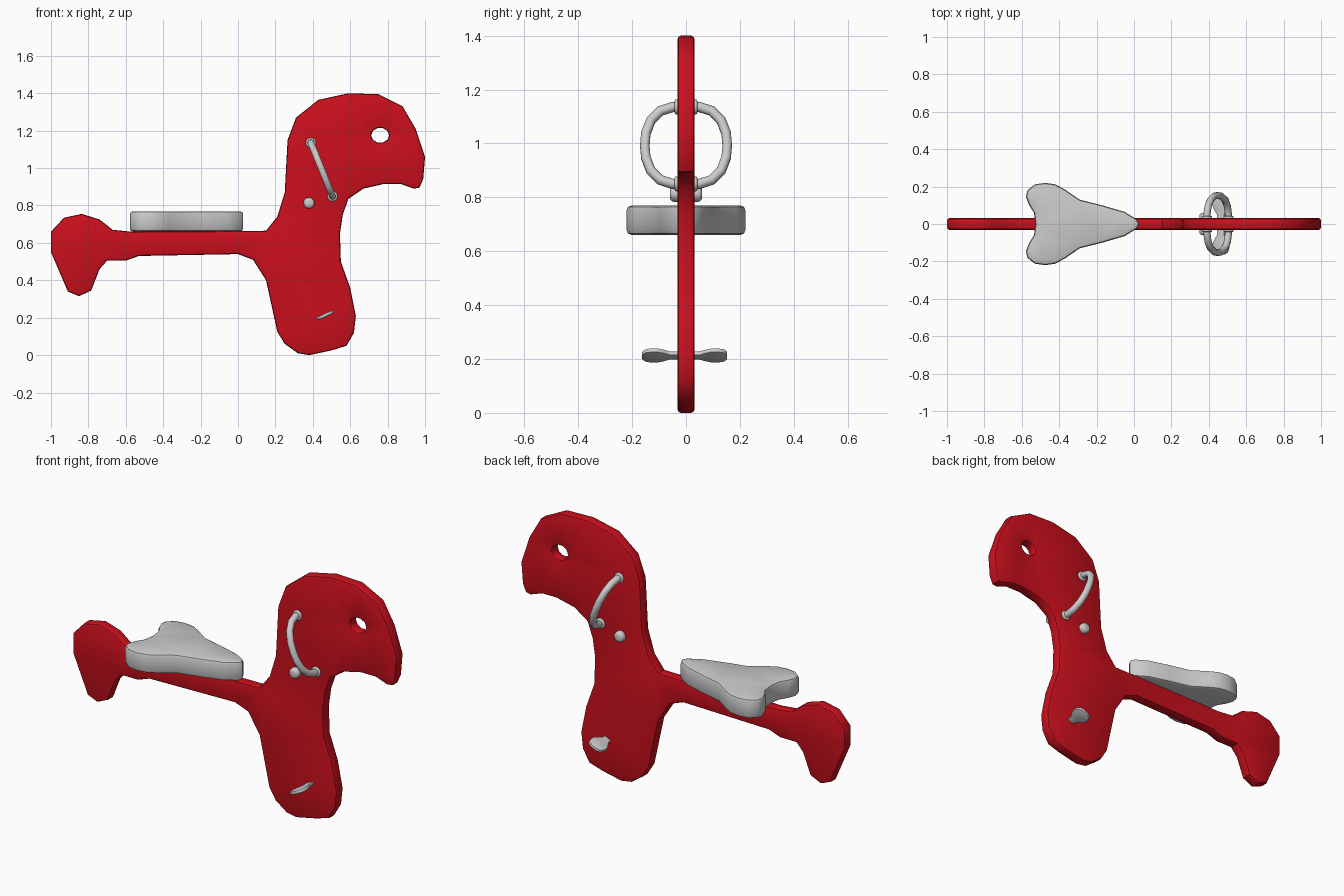
import bpy, bmesh
from math import radians, pi, cos, sin
from mathutils import Matrix, Vector

if "Cube" in bpy.data.objects:
    bpy.data.objects.remove(bpy.data.objects["Cube"])


def finish(obj, angle=40):
    bpy.ops.object.select_all(action='DESELECT')
    obj.select_set(True)
    bpy.context.view_layer.objects.active = obj
    bpy.ops.object.shade_smooth_by_angle(angle=radians(angle))


def add_mesh(name, bm):
    me = bpy.data.meshes.new(name)
    bm.to_mesh(me)
    bm.free()
    obj = bpy.data.objects.new(name, me)
    bpy.context.collection.objects.link(obj)
    return obj


def slab(name, loops, half, bevel, segments=2):
    """Flat plate in local XY, optional holes, rounded rims."""
    bm = bmesh.new()
    edges = []
    for loop in loops:
        vs = [bm.verts.new((x, y, -half)) for x, y in loop]
        edges += [bm.edges.new((vs[i - 1], vs[i])) for i in range(len(vs))]
    bmesh.ops.triangle_fill(bm, edges=edges, use_beauty=True)
    ext = bmesh.ops.extrude_face_region(bm, geom=bm.faces[:], use_keep_orig=True)
    verts = [g for g in ext['geom'] if isinstance(g, bmesh.types.BMVert)]
    bmesh.ops.translate(bm, verts=verts, vec=(0, 0, 2 * half))
    bmesh.ops.recalc_face_normals(bm, faces=bm.faces)
    rims = [e for e in bm.edges
            if len(e.link_faces) == 2 and e.calc_face_angle() > radians(80)
            and abs(e.verts[0].co.z - e.verts[1].co.z) < 1e-5]
    bmesh.ops.bevel(bm, geom=rims, offset=bevel, offset_type='OFFSET',
                    segments=segments, profile=0.5, affect='EDGES')
    return add_mesh(name, bm)


def peg(name, x, z, radius, half, bevel):
    """Round pin across the body along y."""
    bm = bmesh.new()
    bmesh.ops.create_cone(bm, cap_ends=True, segments=12, radius1=radius,
                          radius2=radius, depth=2 * half)
    rims = [e for e in bm.edges if e.calc_face_angle() > radians(80)]
    bmesh.ops.bevel(bm, geom=rims, offset=bevel, segments=3, profile=0.5,
                    affect='EDGES')
    obj = add_mesh(name, bm)
    obj.matrix_world = Matrix.Translation((x, 0, z)) @ Matrix.Rotation(pi / 2, 4, 'X')
    finish(obj, 50)


# Horse-shaped body plate with eye hole
profile = [(-1, .66), (-.93, .735), (-.835, .755), (-.74, .725), (-.67, .67),
           (-.57, .66), (.15, .665), (.21, .74), (.25, .87), (.265, 1.15),
           (.31, 1.27), (.43, 1.365), (.59, 1.4), (.75, 1.395), (.88, 1.33),
           (.95, 1.21), (1, 1.06), (.99, .94), (.97, .895), (.94, .89),
           (.87, .915), (.78, .915), (.67, .89), (.59, .835), (.56, .75),
           (.545, .65), (.55, .5), (.6, .36), (.63, .21), (.62, .12),
           (.58, .05), (.5, .025), (.38, .005), (.32, .01), (.25, .06),
           (.21, .125), (.15, .4), (.08, .51), (0, .54), (-.53, .53),
           (-.6, .505), (-.7, .505), (-.74, .46), (-.785, .345),
           (-.85, .315), (-.91, .34), (-1, .55)]
profile = [(x, max(z, 0) if z > .006 else 0) for x, z in profile]
eye = [(.76 + .048 * cos(pi * i / 5), 1.175 + .04 * sin(pi * i / 5)) for i in range(10)]
body = slab("body", [profile, eye], .031, .012)
body.rotation_euler.x = pi / 2
red = bpy.data.materials.new("red paint")
red.diffuse_color = (.6, .005, .012, 1)
red.use_nodes = True
red.node_tree.nodes["Principled BSDF"].inputs["Base Color"].default_value = red.diffuse_color
body.data.materials.append(red)
finish(body)

# Three-lobed seat
half = [(.015, .025), (-.05, .065), (-.17, .1), (-.29, .13), (-.37, .185),
        (-.42, .212), (-.475, .22), (-.53, .212), (-.57, .18), (-.578, .145),
        (-.56, .1), (-.535, .06)]
outline = [(.028, 0)] + half + [(-.527, 0)] + [(x, -y) for x, y in reversed(half)]
seat = slab("seat", [outline], .054, .016)
seat.location.z = .715
finish(seat)

# Ring handle in a tilted plane through the neck
top, bottom = Vector((.39, 0, 1.135)), Vector((.505, 0, .85))
arc = [(0, 1), (.05, 1), (.095, .95), (.13, .83), (.149, .66), (.153, .5),
       (.149, .34), (.13, .17), (.095, .05), (.05, 0), (0, 0)]
ring = arc + [(-y, s) for y, s in reversed(arc[1:-1])]
curve = bpy.data.curves.new("handle", 'CURVE')
curve.dimensions = '3D'
curve.bevel_depth = .019
curve.bevel_resolution = 2
spline = curve.splines.new('POLY')
spline.points.add(len(ring) - 1)
for p, (y, s) in zip(spline.points, ring):
    c = bottom.lerp(top, s)
    p.co = (c.x, y, c.z, 1)
spline.use_cyclic_u = True
handle = bpy.data.objects.new("handle", curve)
bpy.context.collection.objects.link(handle)
bpy.context.view_layer.objects.active = handle
handle.select_set(True)
for o in bpy.context.selected_objects:
    o.select_set(o == handle)
bpy.ops.object.convert(target='MESH')
finish(bpy.context.object, 60)

# Handle collars and the neck knob
peg("upper_handle_collar", top.x, top.z, .028, .042, .006)
peg("lower_handle_collar", bottom.x, bottom.z, .028, .042, .006)
peg("neck_knob", .38, .813, .03, .06, .016)

# Paddle-shaped foot rest through the leg
side = [(.022, 0), (.022, .055), (.036, .075), (.048, .1), (.048, .125),
        (.04, .147), (.02, .158)]
right = side[:0:-1]
rest = ([(w, -y) for w, y in right] + side
        + [(-w, y) for w, y in right] + [(-w, -y) for w, y in side])
foot_rest = slab("foot_rest", [rest], .009, .006)
foot_rest.location = (.465, -.005, .213)
foot_rest.rotation_euler.y = radians(-25)
finish(foot_rest)
